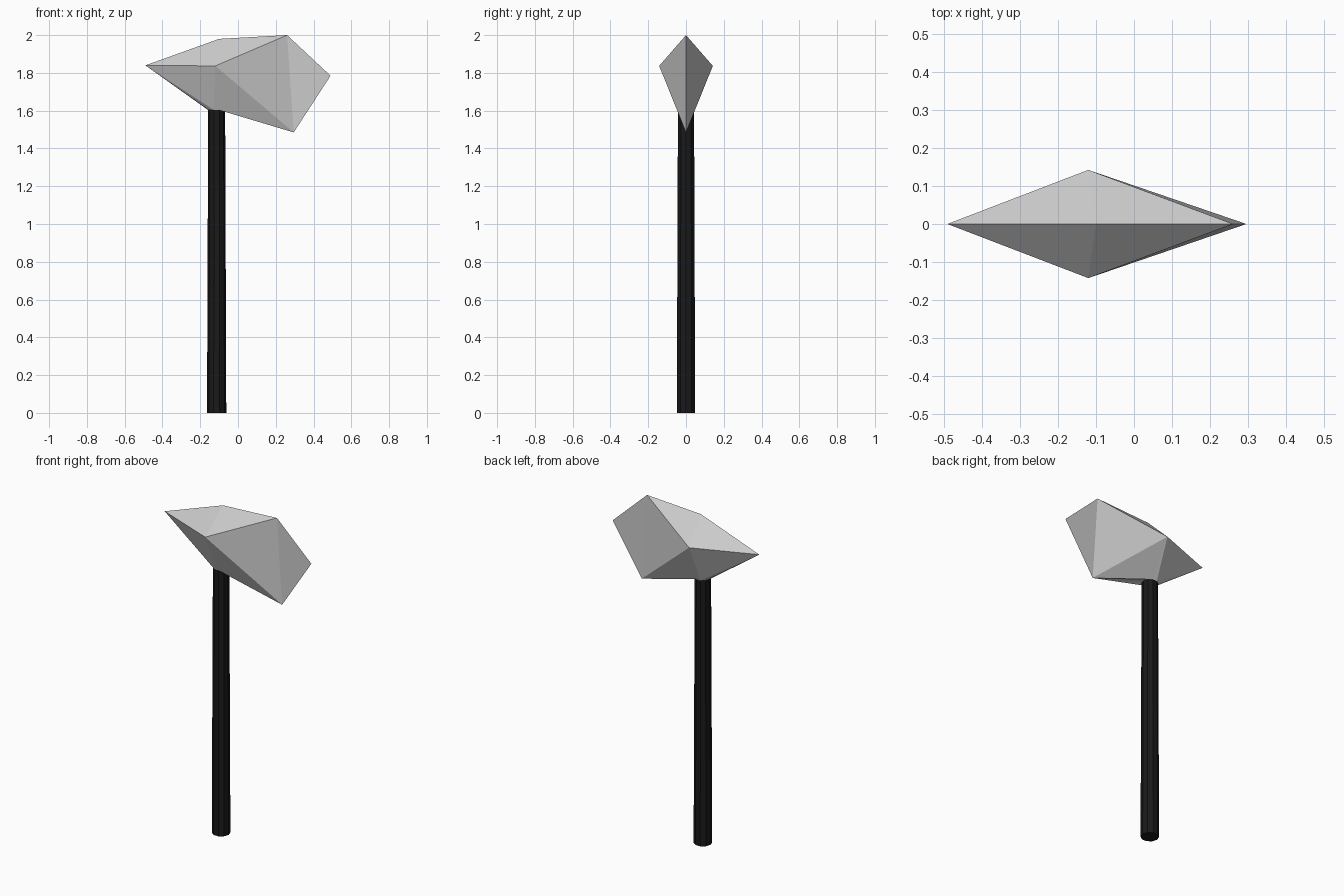
import bpy, bmesh
from math import cos, sin, pi

if "Cube" in bpy.data.objects:
    bpy.data.objects.remove(bpy.data.objects["Cube"])

SIDES, CX, Z_TOP = 10, -0.113, 1.603
R_BOTTOM, R_TOP = 0.051, 0.045


def make_object(name, bm):
    mesh = bpy.data.meshes.new(name)
    bm.to_mesh(mesh)
    bm.free()
    obj = bpy.data.objects.new(name, mesh)
    bpy.context.collection.objects.link(obj)
    return obj


def ring(bm, radius, z):
    return [bm.verts.new((CX + radius * cos(2 * pi * i / SIDES),
                          radius * sin(2 * pi * i / SIDES), z)) for i in range(SIDES)]


# Tapered ten-sided handle
bm = bmesh.new()
low, high = ring(bm, R_BOTTOM, 0), ring(bm, R_TOP, Z_TOP)
for i in range(SIDES):
    j = (i + 1) % SIDES
    bm.faces.new((low[i], low[j], high[j], high[i]))
bm.faces.new(low[::-1])
bm.faces.new(high)
handle = make_object("handle", bm)
black = bpy.data.materials.new("black")
black.diffuse_color = (0.01, 0.01, 0.01, 1)
black.use_nodes = True
black.node_tree.nodes["Principled BSDF"].inputs["Base Color"].default_value = black.diffuse_color
handle.data.materials.append(black)

# Faceted axe head: centreline points, one widest point per side, collar ring
bm = bmesh.new()
spike, crest, blade_top, blade_tip, blade_low = [
    bm.verts.new((x, 0, z)) for x, z in
    ((-0.49, 1.84), (-0.10, 1.98), (0.26, 2.0), (0.49, 1.785), (0.295, 1.485))]
collar = ring(bm, R_TOP, Z_TOP)
for side in (1, -1):
    cheek = bm.verts.new((-0.12, side * 0.142, 1.837))
    half = [collar[side * i] for i in range(SIDES // 2 + 1)]
    tris = [(spike, crest, cheek), (crest, blade_top, cheek),
            (blade_top, blade_low, cheek),
            (cheek, blade_low, half[2]), (cheek, half[2], half[3]),
            (cheek, half[3], spike)]
    tris += [(blade_low, half[i], half[i + 1]) for i in (0, 1)]
    tris += [(spike, half[i], half[i + 1]) for i in (3, 4)]
    for tri in tris:
        bm.faces.new(tri)
bm.faces.new(collar[::-1])
bmesh.ops.recalc_face_normals(bm, faces=bm.faces)
make_object("axe_head", bm)

# Thin flat cutting edge
bm = bmesh.new()
bm.faces.new([bm.verts.new((x, 0, z)) for x, z in
              ((0.26, 2.0), (0.295, 1.485), (0.49, 1.785))])
make_object("cutting_edge", bm)
